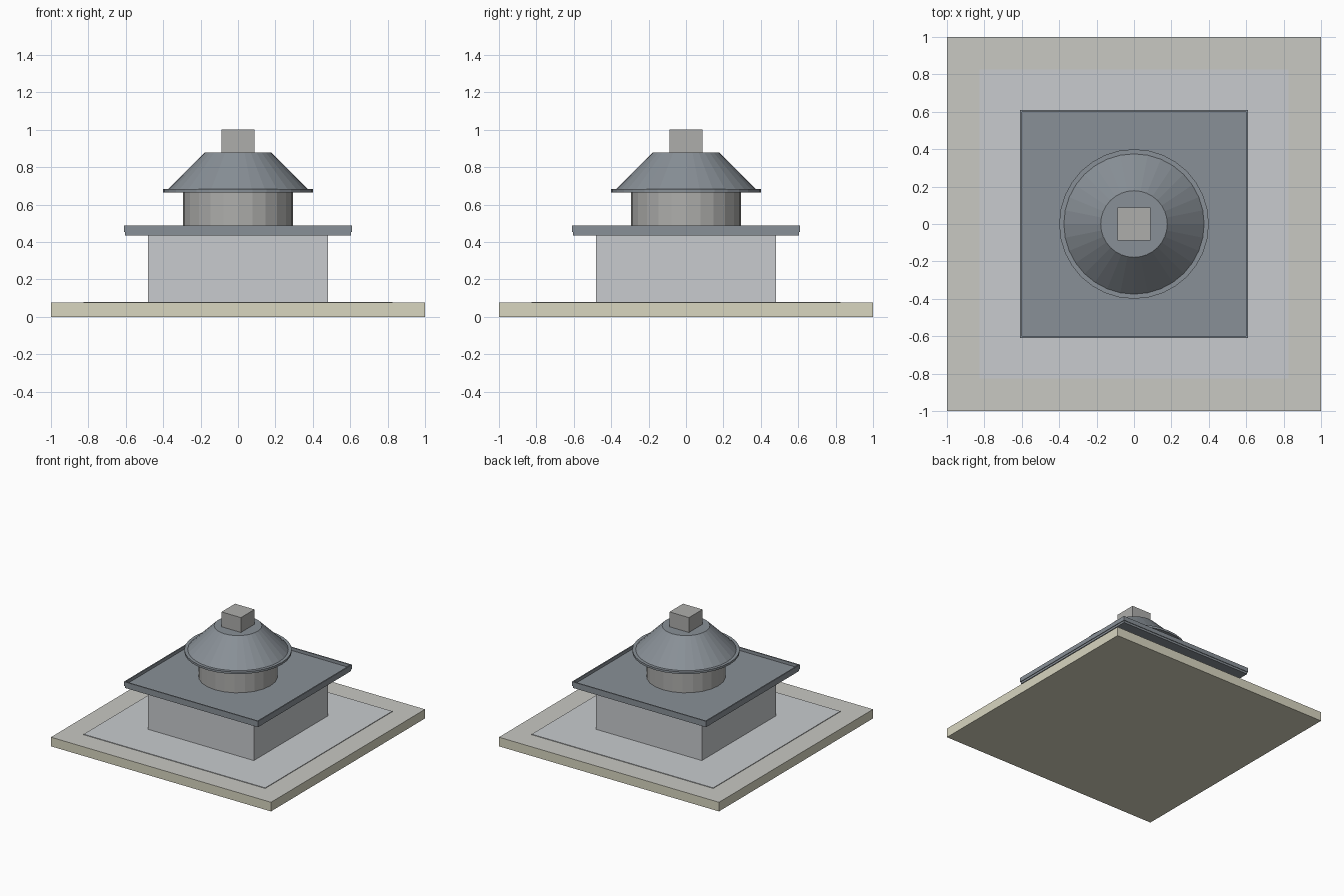
import bpy, bmesh, math

if "Cube" in bpy.data.objects:
    bpy.data.objects.remove(bpy.data.objects["Cube"])


def material(name, r, g, b):
    m = bpy.data.materials.new(name)
    m.diffuse_color = (r, g, b, 1)
    m.use_nodes = True
    m.node_tree.nodes["Principled BSDF"].inputs["Base Color"].default_value = m.diffuse_color
    return m


stone = material("base_stone", 0.69, 0.67, 0.53)
stone_top = material("base_top", 0.58, 0.58, 0.54)
plaster = material("light_plaster", 0.58, 0.60, 0.62)
slate = material("roof_slate", 0.25, 0.28, 0.31)
grey = material("warm_grey", 0.42, 0.42, 0.41)


def turned(name, profile, sides, mat):
    """Revolve a (radius, z) outline, bottom to top, and cap both ends.
    With four sides the radius is the half width of a square."""
    k, turn = (math.sqrt(2), math.pi / 4) if sides == 4 else (1, 0)
    bm = bmesh.new()
    rings = []
    for r, z in profile:
        rings.append([bm.verts.new((k * r * math.cos(turn + math.tau * i / sides),
                                    k * r * math.sin(turn + math.tau * i / sides), z))
                      for i in range(sides)])
    for lo, hi in zip(rings, rings[1:]):
        for i in range(sides):
            j = (i + 1) % sides
            bm.faces.new((lo[i], lo[j], hi[j], hi[i]))
    bm.faces.new(rings[0][::-1])
    bm.faces.new(rings[-1])
    bmesh.ops.recalc_face_normals(bm, faces=bm.faces)
    mesh = bpy.data.meshes.new(name)
    bm.to_mesh(mesh)
    bm.free()
    mesh.materials.append(mat)
    obj = bpy.data.objects.new(name, mesh)
    bpy.context.collection.objects.link(obj)
    return obj


# Ground slab with a greyer top, and thin paving on it
base = turned("base_slab", [(1, 0), (1, 0.075)], 4, stone)
base.data.materials.append(stone_top)
for f in base.data.polygons:
    if f.normal.z > 0.5:
        f.material_index = 1
turned("paving", [(0.825, 0.075), (0.825, 0.08)], 4, plaster)

# Square lower storey
turned("lower_walls", [(0.48, 0.08), (0.48, 0.435)], 4, plaster)

# Flat roof with a thin raised lip around a sunken deck
turned("flat_roof", [(0.605, 0.435), (0.605, 0.452), (0.61, 0.452), (0.61, 0.487),
                     (0.6, 0.487), (0.6, 0.462)], 4, slate)

# Round upper storey
turned("round_tower", [(0.295, 0.462), (0.295, 0.665)], 24, grey)

# Truncated cone roof with a narrow brim
turned("cone_roof", [(0.4, 0.665), (0.4, 0.682), (0.375, 0.682), (0.178, 0.878)], 32, slate)

# Square block on top
turned("top_block", [(0.088, 0.878), (0.088, 1.0)], 4, grey)
